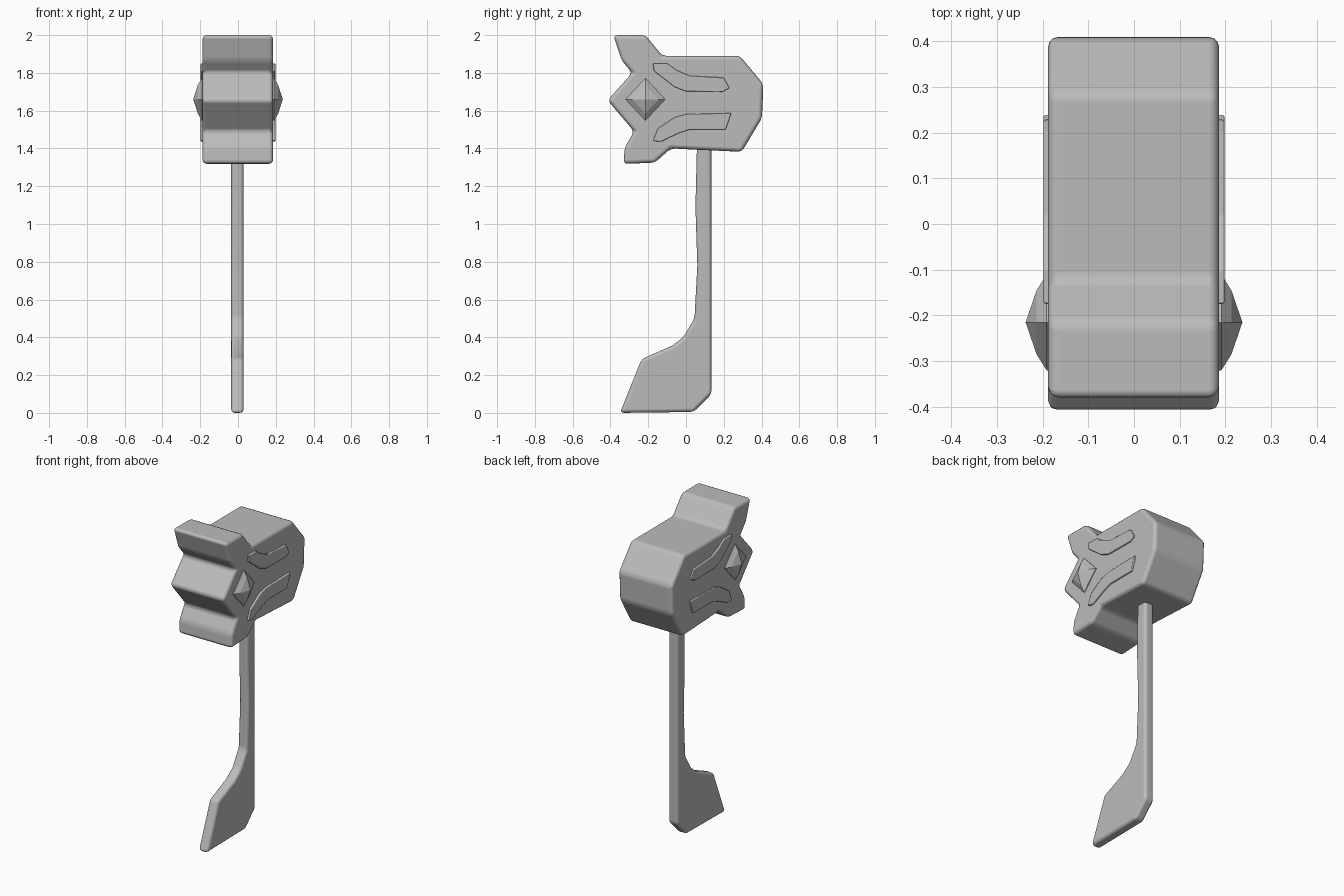
import bpy
import bmesh

cube = bpy.data.objects.get("Cube")
if cube:
    bpy.data.objects.remove(cube, do_unlink=True)

grey = bpy.data.materials.new("plain_grey")
grey.use_nodes = True
GREY = (0.5, 0.5, 0.5, 1.0)
grey.diffuse_color = GREY
bsdf = next(n for n in grey.node_tree.nodes if n.type == "BSDF_PRINCIPLED")
bsdf.inputs["Base Color"].default_value = GREY


def make_object(name, bm, bevel=0.0, segments=3):
    bmesh.ops.recalc_face_normals(bm, faces=bm.faces)
    mesh = bpy.data.meshes.new(name)
    bm.to_mesh(mesh)
    bm.free()
    mesh.materials.append(grey)
    obj = bpy.data.objects.new(name, mesh)
    bpy.context.collection.objects.link(obj)
    if bevel:
        mesh.shade_smooth()
        mod = obj.modifiers.new("soft_edges", "BEVEL")
        mod.width = bevel
        mod.segments = segments
        mod.limit_method = "ANGLE"
        mod.angle_limit = 0.3
        mod.harden_normals = True
    return obj


def extrude_profile(name, outline, x0, x1, bevel, segments=3):
    """Extrude a (y, z) outline from x0 to x1."""
    bm = bmesh.new()
    face = bm.faces.new([bm.verts.new((x0, y, z)) for y, z in outline])
    new = bmesh.ops.extrude_face_region(bm, geom=[face])["geom"]
    verts = [v for v in new if isinstance(v, bmesh.types.BMVert)]
    bmesh.ops.translate(bm, verts=verts, vec=(x1 - x0, 0, 0))
    return make_object(name, bm, bevel, segments)


def stepped_gem(name, side, y, z, rings, apex):
    """Diamond stud made of (radius, x) rings closed by a point."""
    bm = bmesh.new()
    loops = [[bm.verts.new((side * x, y + r * dy, z + r * dz * 1.07))
              for dy, dz in ((1, 0), (0, 1), (-1, 0), (0, -1))] for r, x in rings]
    tip = bm.verts.new((side * apex, y, z))
    bm.faces.new(loops[0])
    for i in range(4):
        j = (i + 1) % 4
        for a, b in zip(loops, loops[1:]):
            bm.faces.new((a[i], a[j], b[j], b[i]))
        bm.faces.new((loops[-1][i], loops[-1][j], tip))
    return make_object(name, bm)


# Hammer head with horned front and blunt rear
head = [(-0.385, 2.0), (-0.215, 2.0), (-0.125, 1.89), (0.285, 1.89),
        (0.41, 1.74), (0.402, 1.56), (0.295, 1.382), (-0.08, 1.4),
        (-0.165, 1.325), (-0.33, 1.318), (-0.325, 1.405), (-0.275, 1.49),
        (-0.415, 1.655), (-0.285, 1.8), (-0.34, 1.865)]
extrude_profile("hammer_head", head, -0.188, 0.186, 0.022)

# Handle flaring into a forward-swept foot
handle = [(0.06, 1.5), (0.135, 1.5), (0.135, 0.1), (0.04, 0.005),
          (-0.35, 0.0), (-0.235, 0.285), (-0.075, 0.355), (-0.015, 0.4),
          (0.045, 0.5), (0.06, 0.78), (0.05, 1.09)]
extrude_profile("handle", handle, -0.036, 0.03, 0.02)

# Raised trim strips and gem on both cheeks
upper_trim = [(-0.175, 1.85), (-0.1, 1.85), (-0.05, 1.815), (0.02, 1.785),
              (0.2, 1.775), (0.23, 1.72), (0.195, 1.7), (0.0, 1.702),
              (-0.06, 1.725), (-0.17, 1.81)]
lower_trim = [(-0.175, 1.44), (-0.15, 1.505), (-0.06, 1.565), (0.0, 1.582),
              (0.24, 1.587), (0.21, 1.5), (0.02, 1.5), (-0.04, 1.48),
              (-0.135, 1.435)]
for side, label in ((1, "left"), (-1, "right")):
    for name, outline in (("upper_trim", upper_trim), ("lower_trim", lower_trim)):
        extrude_profile(f"{name}_{label}", outline, side * 0.18, side * 0.198, 0.005, 2)
    stepped_gem(f"gem_{label}", side, -0.215, 1.66,
                [(0.105, 0.18), (0.105, 0.191), (0.07, 0.213)], 0.237)
